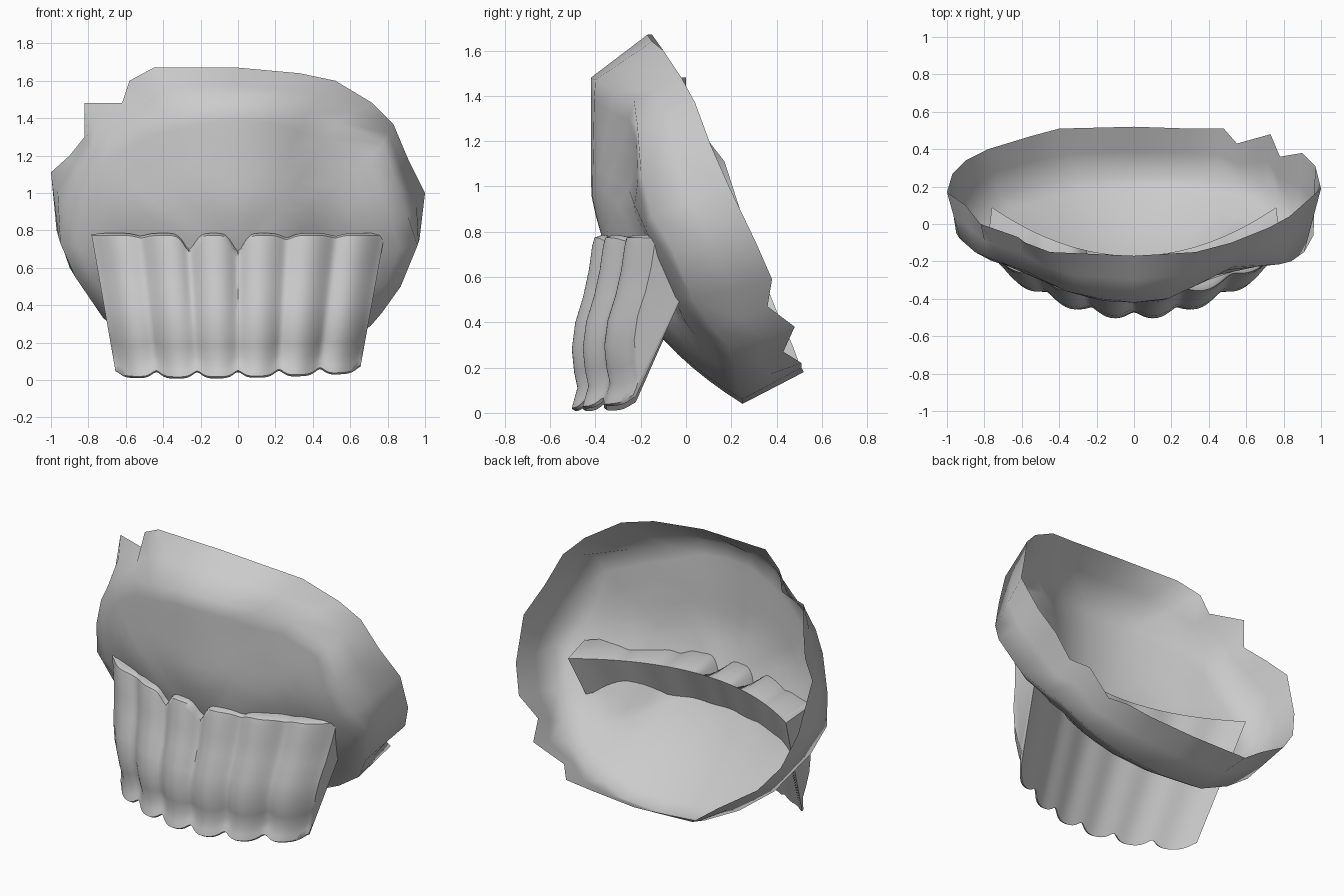
import bpy
import math
from mathutils import Vector

if "Cube" in bpy.data.objects:
    bpy.data.objects.remove(bpy.data.objects["Cube"])

grey = bpy.data.materials.new("light_grey")
grey.diffuse_color = (0.6, 0.6, 0.6, 1)
grey.use_nodes = True
grey.node_tree.nodes["Principled BSDF"].inputs["Base Color"].default_value = grey.diffuse_color


def make(name, verts, faces, angle):
    mesh = bpy.data.meshes.new(name)
    mesh.from_pydata(verts, [], faces)
    mesh.materials.append(grey)
    obj = bpy.data.objects.new(name, mesh)
    bpy.context.collection.objects.link(obj)
    bpy.context.view_layer.objects.active = obj
    obj.select_set(True)
    bpy.ops.object.mode_set(mode='EDIT')
    bpy.ops.mesh.select_all(action='SELECT')
    bpy.ops.mesh.normals_make_consistent(inside=False)
    bpy.ops.object.mode_set(mode='OBJECT')
    bpy.ops.object.shade_smooth_by_angle(angle=math.radians(angle))
    obj.select_set(False)
    return obj


# Shell: shoulder ring, where the domed front turns into the side wall
shoulder = [
    (0, -.42, 1.48), (.18, -.40, 1.47), (.36, -.315, 1.42), (.53, -.23, 1.38), (.78, -.215, 1.27),
    (.84, -.20, 1.07), (.91, -.15, .87), (.96, -.06, .72), (.87, .03, .50), (.77, .13, .36),
    (.71, .19, .29), (.55, .22, .18), (.42, .23, .12), (.25, .25, .06), (0, .25, .04),
    (-.30, .24, .07), (-.52, .21, .18), (-.72, .15, .33), (-.87, 0, .55), (-.95, -.05, .73),
    (-.93, -.08, .93), (-.85, -.15, 1.12), (-.78, -.18, 1.24), (-.70, -.21, 1.30),
    (-.56, -.26, 1.38), (-.36, -.36, 1.43), (-.18, -.40, 1.47)]
# Shell: ragged open rim at the back
rim = [
    (0, -.17, 1.67), (.33, -.15, 1.64), (.52, -.10, 1.60), (.72, -.02, 1.48), (.83, .04, 1.37),
    (.91, .11, 1.18), (1, .19, 1.0), (.97, .31, .75), (.90, .38, .59), (.78, .36, .47),
    (.73, .48, .38), (.55, .43, .27), (.48, .51, .22), (.30, .51, .20), (0, .52, .18),
    (-.40, .51, .19), (-.55, .47, .30), (-.78, .40, .45), (-.90, .34, .60), (-.97, .27, .80),
    (-1, .17, 1.11), (-.90, .10, 1.20), (-.82, 0, 1.30), (-.82, 0, 1.48),
    (-.62, -.07, 1.48), (-.58, -.10, 1.60), (-.45, -.15, 1.67)]
# Shell: how far forward the dome reaches across its width (x, y)
reach = [(-1, -.10), (-.80, -.19), (-.72, -.205), (-.36, -.36), (-.18, -.41), (0, -.42),
         (.17, -.405), (.34, -.325), (.50, -.235), (.80, -.21), (1, -.10)]

n = len(shoulder)
centre = Vector((0, -.085, .76))
axis = Vector((0, -.908, -.42))


def front_limit(x):
    for (x0, y0), (x1, y1) in zip(reach, reach[1:]):
        if x <= x1:
            return y0 + (y1 - y0) * (x - x0) / (x1 - x0)
    return reach[-1][1]


def dome(p, t):
    # in-plane part scales with t, height above the plane blends smoothly
    d = Vector(p) - centre
    h = d.dot(axis)
    v = centre + (d - axis * h) * t + axis * (h * t * t + .26 * (1 - t * t))
    if t < 1:
        v.y = max(v.y, front_limit(v.x) + .42 * max(0, .9 - v.z) * min(1, .5 + abs(v.x)))
    return v


steps = 10
verts = [dome(centre, 0)]
for k in range(1, steps + 1):
    verts += [dome(p, k / steps) for p in shoulder]
for p, q in zip(shoulder, rim):
    verts.append(Vector(p).lerp(Vector(q), .5))
verts += [Vector(q) for q in rim]
faces = [(0, 1 + i, 1 + (i + 1) % n) for i in range(n)]
for k in range(steps + 1):
    a, b = 1 + k * n, 1 + (k + 1) * n
    for i in range(n):
        j = (i + 1) % n
        faces.append((a + i, b + i, b + j, a + j))
make("shell", verts, faces, 180)

# Fluted panel: front profile as (height fraction, centre y, flute depth)
profile = [(0, -.455, .04), (.012, -.465, .045), (.06, -.45, .05), (.13, -.435, .05),
           (.22, -.45, .05), (.35, -.46, .05), (.5, -.445, .05), (.65, -.41, .05),
           (.8, -.385, .05), (.94, -.37, .05), (.985, -.365, .045), (1, -.345, .035)]
cols, flutes = 96, 6
verts, faces = [], []
for c in range(cols + 1):
    u = 2 * c / cols - 1
    wave = math.sqrt(math.sin(math.pi * flutes / 2 * u) ** 2 + .04) - .02
    dip = max(0, 1 - wave)
    low = .01 + .012 * u + .05 * dip ** 2 + .015 * u * u
    notch = .15 if -.5 < u < .17 else .04
    high = .785 - notch * dip ** 2 * (1 - u * u)
    for f, y, depth in profile:
        z = low + (high - low) * f
        x = u * (.655 + .13 * f)
        verts.append((x, y + .24 * u * u - depth * wave, z))
    # back edge of the top
    verts.append((u * .76, -.17 + .26 * u * u, .75))
rows = len(profile) + 1
for c in range(cols):
    a, b = c * rows, (c + 1) * rows
    for r in range(rows):
        s = (r + 1) % rows
        faces.append((a + r, b + r, b + s, a + s))
faces.append(tuple(range(rows)))
faces.append(tuple(cols * rows + r for r in range(rows)))
make("fluted_panel", verts, faces, 45)
